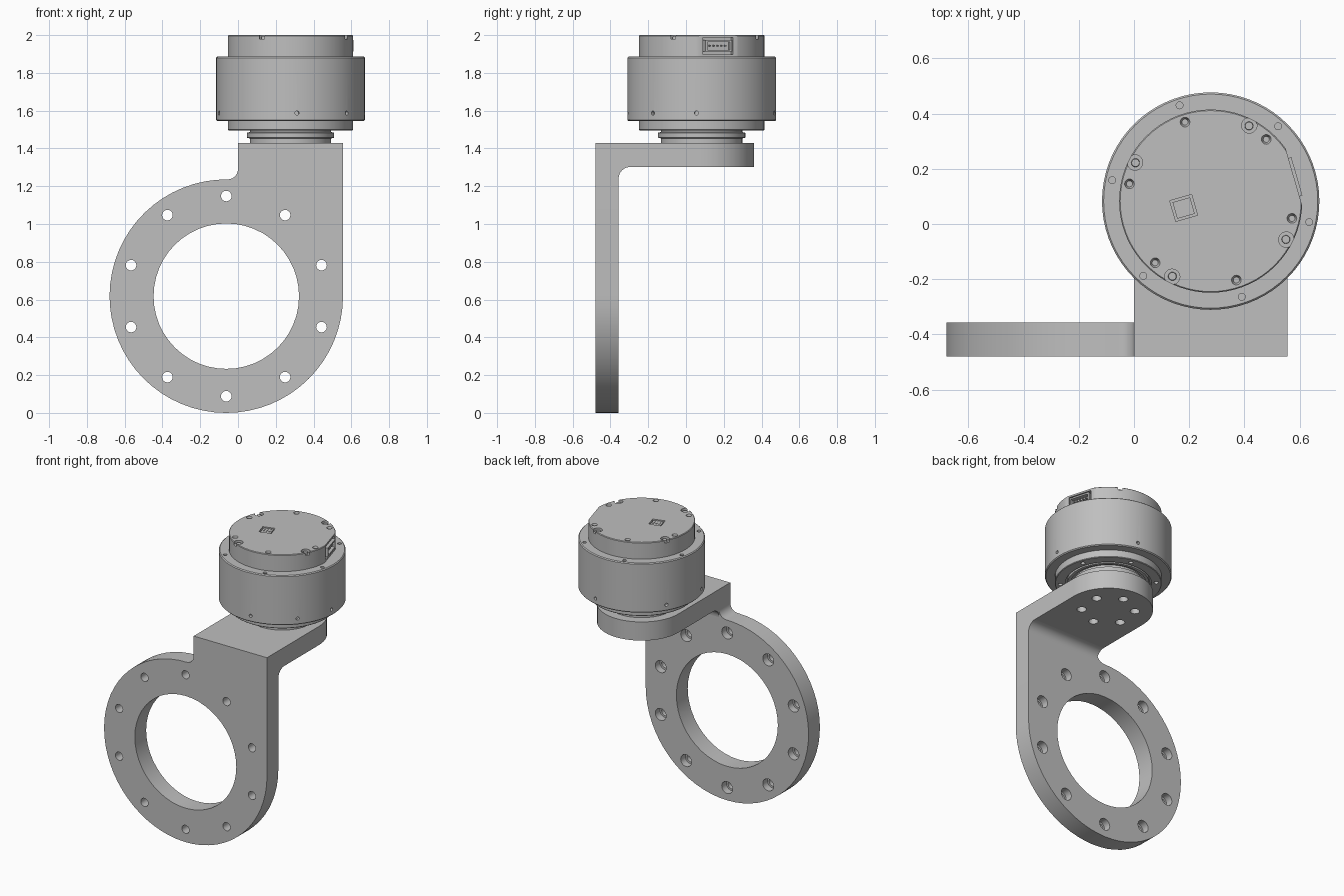
import bpy, bmesh
from math import sin, cos, pi, radians
from mathutils import Matrix, Vector

cube = bpy.data.objects.get("Cube")
if cube:
    bpy.data.objects.remove(cube, do_unlink=True)

grey = bpy.data.materials.new("machined_grey")
grey.use_nodes = True
grey.diffuse_color = (0.52, 0.52, 0.52, 1)
grey.node_tree.nodes["Principled BSDF"].inputs["Base Color"].default_value = grey.diffuse_color

# Shared dimensions
RING_X, RING_Z, RING_R = -0.062, 0.618, 0.618
AXIS = Vector((0.278, 0.083, 0))
FRONT, BACK, RIGHT = -0.48, -0.357, 0.556
SHELF_LOW, SHELF_TOP = 1.302, 1.43
FLAT_ANGLE = radians(16)


def finish(name, bm):
    bmesh.ops.recalc_face_normals(bm, faces=bm.faces)
    mesh = bpy.data.meshes.new(name)
    bm.to_mesh(mesh)
    bm.free()
    mesh.materials.append(grey)
    ob = bpy.data.objects.new(name, mesh)
    bpy.context.collection.objects.link(ob)
    return ob


def activate(ob):
    bpy.ops.object.select_all(action='DESELECT')
    ob.select_set(True)
    bpy.context.view_layer.objects.active = ob


def smooth(ob):
    activate(ob)
    bpy.ops.object.shade_smooth_by_angle(angle=radians(30))


def cut(ob, bm):
    cutter = finish("cutter", bm)
    cutter.hide_render = True
    mod = ob.modifiers.new("cut", 'BOOLEAN')
    mod.operation, mod.solver, mod.object = 'DIFFERENCE', 'EXACT', cutter
    activate(ob)
    bpy.ops.object.modifier_apply(modifier=mod.name)
    bpy.data.objects.remove(cutter, do_unlink=True)


def prism(name, points, push):
    bm = bmesh.new()
    a = [bm.verts.new(p) for p in points]
    b = [bm.verts.new(Vector(p) + Vector(push)) for p in points]
    bm.faces.new(a)
    bm.faces.new(b[::-1])
    for i in range(len(a)):
        j = (i + 1) % len(a)
        bm.faces.new((a[i], b[i], b[j], a[j]))
    return finish(name, bm)


def arc(cx, cy, r, start, end, steps):
    angles = [radians(start + (end - start) * i / steps) for i in range(steps + 1)]
    return [(cx + r * cos(t), cy + r * sin(t)) for t in angles]


def lathe(name, profile, steps=72):
    bm = bmesh.new()
    vs = [bm.verts.new(AXIS + Vector((r, 0, z))) for r, z in profile]
    for v, w in zip(vs, vs[1:]):
        bm.edges.new((v, w))
    bmesh.ops.spin(bm, geom=bm.verts[:] + bm.edges[:], cent=AXIS, axis=(0, 0, 1),
                   angle=2 * pi, steps=steps)
    bmesh.ops.remove_doubles(bm, verts=bm.verts, dist=1e-5)
    return finish(name, bm)


def cyl(bm, loc, r, depth, r_low=None, turn=Matrix(), seg=20):
    bmesh.ops.create_cone(bm, cap_ends=True, segments=seg, radius1=r if r_low is None else r_low,
                          radius2=r, depth=depth, matrix=Matrix.Translation(loc) @ turn)


def box(bm, loc, size, angle):
    bmesh.ops.create_cube(bm, size=1, matrix=Matrix.Translation(loc)
                          @ Matrix.Rotation(angle, 4, 'Z') @ Matrix.Diagonal((*size, 1)))


def polar(deg, r, z):
    t = radians(deg)
    return AXIS + Vector((r * cos(t), r * sin(t), z))


# Upright ring plate with a filleted neck
LIE = Matrix.Rotation(pi / 2, 4, 'X')
f = 0.055
outline = arc(RING_X, RING_Z, RING_R, 0, -270.7, 48)
outline += arc(-f, RING_Z + RING_R + f, f, -90, 0, 6)
outline += [(0, SHELF_TOP), (RIGHT, SHELF_TOP)]
plate = prism("ring_plate", [(x, FRONT, z) for x, z in outline], (0, BACK - FRONT, 0))
bm = bmesh.new()
cyl(bm, (RING_X, FRONT, RING_Z), 0.385, 0.6, turn=LIE, seg=48)
holes = [(RING_X + 0.53 * cos(t), RING_Z + 0.53 * sin(t))
         for t in (pi / 2 + k * pi / 5 for k in range(10))]
for x, z in holes:
    cyl(bm, (x, FRONT, z), 0.028, 0.5, turn=LIE)
cut(plate, bm)
bm = bmesh.new()
for x, z in holes:
    cyl(bm, (x, BACK, z), 0.041, 0.1, turn=LIE)
cut(plate, bm)
smooth(plate)

# Shelf with round end and bolt holes
tongue = [(0, BACK), (RIGHT, BACK)] + arc(AXIS.x, AXIS.y, 0.278, 0, 180, 28)
shelf = prism("motor_shelf", [(x, y, SHELF_LOW) for x, y in tongue], (0, 0, SHELF_TOP - SHELF_LOW))
bm = bmesh.new()
for k in range(6):
    cyl(bm, polar(24 + 60 * k, 0.166, 1.36), 0.03, 0.3)
cut(shelf, bm)
smooth(shelf)

# Fillet under the shelf
g = 0.062
corner = [(BACK, SHELF_LOW)] + arc(BACK + g, SHELF_LOW - g, g, 90, 180, 8)
smooth(prism("shelf_fillet", [(0, y, z) for y, z in corner], (RIGHT, 0, 0)))

# Output neck between shelf and motor
smooth(lathe("output_neck", [(0, 1.43), (0.215, 1.43), (0.215, 1.453), (0.231, 1.457),
                             (0.231, 1.483), (0.215, 1.487), (0.215, 1.51), (0, 1.51)]))

# Motor housing with lower ring
body = lathe("motor_housing", [
    (0, 1.505), (0.235, 1.505), (0.235, 1.495), (0.255, 1.495), (0.255, 1.515), (0.268, 1.515),
    (0.268, 1.495), (0.328, 1.495), (0.332, 1.499), (0.332, 1.545), (0.388, 1.545),
    (0.394, 1.551), (0.394, 1.88), (0.388, 1.886), (0, 1.886)])
bm = bmesh.new()
for k in range(6):
    cyl(bm, polar(48 + 60 * k, 0.365, 1.886), 0.0125, 0.05, seg=16)
    cyl(bm, polar(18 + 60 * k, 0.298, 1.495), 0.014, 0.04, seg=16)
for a in (-164, -85, -41, -4, 78, 148):
    side = Matrix.Rotation(radians(a), 4, 'Z') @ Matrix.Rotation(pi / 2, 4, 'Y')
    cyl(bm, polar(a, 0.394, 1.587), 0.011, 0.04, turn=side, seg=16)
cut(body, bm)
smooth(body)

# End cap, flattened at the connector
cap = lathe("end_cap", [(0, 1.88), (0.332, 1.88), (0.332, 1.996), (0.328, 2), (0, 2)])
deg = 16
bm = bmesh.new()
box(bm, polar(deg, 0.364, 1.94), (0.1, 0.5, 0.3), FLAT_ANGLE)
cut(cap, bm)
DIP = Vector((0.18, 0.058, 2))
bm = bmesh.new()
box(bm, polar(deg, 0.31, 1.943), (0.07, 0.165, 0.09), FLAT_ANGLE)
box(bm, DIP, (0.082, 0.078, 0.03), FLAT_ANGLE)
for k in range(6):
    cyl(bm, polar(48 + 60 * k, 0.301, 1.995), 0.021, 0.03, 0.011)
for k in range(4):
    cyl(bm, polar(63 + 90 * k, 0.308, 2), 0.028, 0.04)
cut(cap, bm)
smooth(cap)

# Screw heads in the cap notches
bm = bmesh.new()
for k in range(4):
    cyl(bm, polar(63 + 90 * k, 0.306, 1.984), 0.014, 0.016, 0.016)
smooth(finish("cap_screws", bm))

# Switch block set in the cap
bm = bmesh.new()
box(bm, DIP - Vector((0, 0, 0.011)), (0.066, 0.062, 0.014), FLAT_ANGLE)
for k in (-1, 0, 1):
    shift = Matrix.Rotation(FLAT_ANGLE, 3, 'Z') @ Vector((0.019 * k, 0, -0.004))
    box(bm, DIP + shift, (0.007, 0.03, 0.006), FLAT_ANGLE)
finish("switch_block", bm)

# Side connector: hollow shell with pins
shell_bm = bmesh.new()
box(shell_bm, polar(deg, 0.3, 1.943), (0.05, 0.145, 0.062), FLAT_ANGLE)
shell = finish("connector_shell", shell_bm)
bm = bmesh.new()
box(bm, polar(deg, 0.32, 1.943), (0.05, 0.125, 0.042), FLAT_ANGLE)
cut(shell, bm)
bm = bmesh.new()
for k in range(-2, 3):
    box(bm, polar(deg + 4 * k, 0.304, 1.943), (0.03, 0.007, 0.007), FLAT_ANGLE)
finish("connector_pins", bm)
